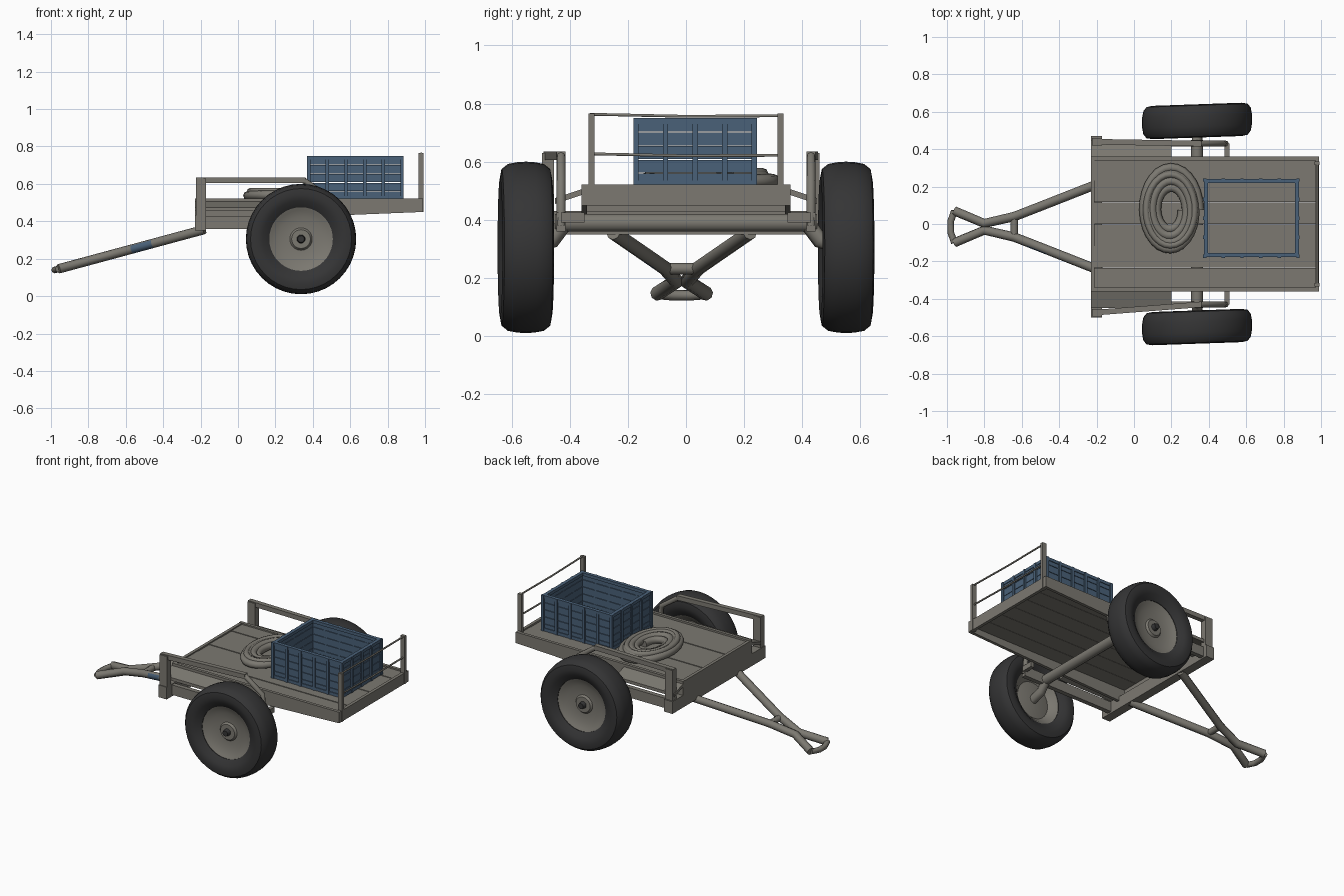
import bpy, bmesh, math
from mathutils import Vector

cube = bpy.data.objects.get("Cube")
if cube:
    bpy.data.objects.remove(cube)


def make_material(name, rgb):
    m = bpy.data.materials.new(name)
    m.use_nodes = True
    m.diffuse_color = (*rgb, 1)
    bsdf = m.node_tree.nodes["Principled BSDF"]
    bsdf.inputs["Base Color"].default_value = (*rgb, 1)
    bsdf.inputs["Roughness"].default_value = 0.8
    return m


GREY = make_material("weathered grey", (0.20, 0.19, 0.165))
RUBBER = make_material("black rubber", (0.035, 0.035, 0.036))
BLUE = make_material("crate blue", (0.068, 0.12, 0.19))


def finish(name, bm, mat, smooth=False):
    bmesh.ops.recalc_face_normals(bm, faces=bm.faces)
    me = bpy.data.meshes.new(name)
    bm.to_mesh(me)
    bm.free()
    me.materials.append(mat)
    ob = bpy.data.objects.new(name, me)
    bpy.context.collection.objects.link(ob)
    if smooth:
        bpy.ops.object.select_all(action="DESELECT")
        bpy.context.view_layer.objects.active = ob
        ob.select_set(True)
        bpy.ops.object.shade_smooth_by_angle(angle=math.radians(35))
    return ob


def add_box(bm, lo, hi):
    lo, hi = Vector(lo), Vector(hi)
    for v in bmesh.ops.create_cube(bm, size=1)["verts"]:
        v.co = (lo + hi) / 2 + v.co * (hi - lo)


def box(name, lo, hi):
    bm = bmesh.new()
    add_box(bm, lo, hi)
    return finish(name, bm, GREY)


def prism(name, points, shift):
    """Solid made by pushing a flat outline along a vector."""
    bm = bmesh.new()
    face = bm.faces.new([bm.verts.new(p) for p in points])
    top = bmesh.ops.extrude_face_region(bm, geom=[face])["geom"]
    moved = [g for g in top if isinstance(g, bmesh.types.BMVert)]
    bmesh.ops.translate(bm, verts=moved, vec=shift)
    return finish(name, bm, GREY)


def tube(name, points, radius, sides=8, closed=False):
    """Round bar swept along a path, turned into a mesh."""
    cu = bpy.data.curves.new(name, "CURVE")
    cu.dimensions = "3D"
    cu.bevel_depth = radius
    cu.bevel_resolution = max(0, (sides - 4) // 2)
    cu.use_fill_caps = True
    sp = cu.splines.new("POLY")
    sp.points.add(len(points) - 1)
    sp.use_cyclic_u = closed
    for p, co in zip(sp.points, points):
        p.co = (*co, 1)
    tmp = bpy.data.objects.new(name, cu)
    bpy.context.collection.objects.link(tmp)
    me = bpy.data.meshes.new_from_object(tmp.evaluated_get(bpy.context.evaluated_depsgraph_get()))
    bpy.data.objects.remove(tmp)
    me.materials.clear()
    me.materials.append(GREY)
    ob = bpy.data.objects.new(name, me)
    bpy.context.collection.objects.link(ob)
    return ob


YAW = 0.035  # both wheels are turned slightly


def lathe(name, profile, centre, mat, side, segments=40, closed=False):
    """Spin (radius, outward offset) pairs around the wheel axis."""
    bm = bmesh.new()
    rings = []
    for i in range(segments):
        c, s = math.cos(math.tau * i / segments), math.sin(math.tau * i / segments)
        rings.append([bm.verts.new((centre[0] + r * c, side * (centre[1] + w) + YAW * r * c,
                                    centre[2] + r * s)) for r, w in profile])
    n = len(profile)
    for i in range(segments):
        p, q = rings[i], rings[(i + 1) % segments]
        for j in range(n if closed else n - 1):
            k = (j + 1) % n
            bm.faces.new((p[j], p[k], q[k], q[j]))
    bmesh.ops.remove_doubles(bm, verts=bm.verts, dist=0.0005)
    return finish(name, bm, mat, True)


# Deck: planks laid lengthwise inside a rim, open underneath
X0, X1, HALF = -0.23, 0.99, 0.35
bm = bmesh.new()
PLANKS = 6
step = 2 * HALF / PLANKS
for i in range(PLANKS):
    y = -HALF + i * step
    add_box(bm, (X0, y, 0.487), (X1, y + step - 0.002, 0.51 + 0.003 * (i % 2)))
finish("deck_planks", bm, GREY)
box("deck_tail_rim", (X1 - 0.02, -HALF, 0.45), (X1, HALF, 0.522))
box("deck_front_rim", (X0, -HALF, 0.42), (X0 + 0.02, HALF, 0.52))
for s in (-1, 1):
    y = s * HALF - 0.01
    prism("deck_side_rim", [(X0, y, 0.40), (X1, y, 0.45), (X1, y, 0.522), (X0, y, 0.522)],
          (0, 0.02, 0))

# Sloping front wings and the front beam
for s in (-1, 1):
    section = [(0.35, 0.508), (0.45, 0.475), (0.45, 0.455), (0.35, 0.488)]
    prism("front_wing", [(X0, s * y, z) for y, z in section], (0.43, 0, 0))
box("front_beam", (X0, -0.5, 0.35), (X0 + 0.06, 0.47, 0.43))

# Guard frames beside the wheels
for s, spread in ((-1, 0.475), (1, 0.44)):
    y = s * 0.43
    box("guard_sill", (X0 + 0.02, y - 0.015, 0.36), (0.5, y + 0.015, 0.425))
    box("guard_front_post", (X0 + 0.005, s * spread - 0.02, 0.36),
        (X0 + 0.06, s * spread + 0.02, 0.63))
    prism("guard_top_bar", [(X0 + 0.005, s * spread - 0.015, 0.605), (0.36, y - 0.015, 0.605),
                            (0.36, y + 0.015, 0.605), (X0 + 0.005, s * spread + 0.015, 0.605)],
          (0, 0, 0.03))
    tube("guard_rear_bar", [(0.35, y, 0.62), (0.48, y, 0.53), (0.49, y, 0.38)], 0.016)
    box("guard_tie", (0.485, min(y, s * HALF), 0.39), (0.51, max(y, s * HALF), 0.425))

# Tail rails: thin straps that sag slightly between two posts
for s in (-1, 1):
    box("tail_post", (0.965, s * 0.325 - 0.01, 0.45), (0.993, s * 0.325 + 0.01, 0.765))
for z in (0.622, 0.758):
    tube("tail_rail", [(0.98, -0.33, z + 0.005), (0.98, 0, z - 0.002), (0.98, 0.33, z)], 0.0055, 6)

# Axle, wheels and hubs
AX, AZ, WY = 0.337, 0.305, 0.551
tube("axle", [(AX, -0.45, 0.39), (AX, 0.45, 0.39)], 0.032, 10)
tyre = [(0.17, -0.055), (0.205, -0.08), (0.238, -0.089), (0.27, -0.083), (0.287, -0.062),
        (0.293, -0.03), (0.295, 0), (0.293, 0.03), (0.287, 0.062), (0.27, 0.083),
        (0.238, 0.089), (0.205, 0.08), (0.17, 0.055)]
disc = [(0, 0.04), (0.05, 0.04), (0.06, 0.028), (0.12, 0.03), (0.155, 0.045), (0.185, 0.058),
        (0.185, -0.058), (0.155, -0.045), (0.12, -0.01), (0.06, -0.02), (0, -0.02)]
cap = [(0, 0.065), (0.018, 0.065), (0.024, 0.035), (0, 0.035)]
for s in (-1, 1):
    c = (AX, WY, AZ)
    lathe("tyre", tyre, c, RUBBER, s, closed=True)
    lathe("wheel_disc", disc, c, GREY, s)
    lathe("hub_cap", cap, c, RUBBER, s, segments=12)
    tube("stub_axle", [(AX, s * 0.42, 0.385), (AX, s * 0.46, 0.33), (AX, s * 0.54, AZ)], 0.028)


# Drawbar: two arms meeting at a waist, then opening to the hitch loop
def bar_height(x):
    return 0.14 + 0.27 * (x + 0.98)


CY = -0.015
for s in (-1, 1):
    path = [(-0.18, 0.235), (-0.455, 0.127), (-0.565, 0.084),
            (-0.64, 0.055), (-0.8, 0.018), (-0.96, 0.085)]
    pts = [(x, CY + s * y, bar_height(x)) for x, y in path]
    arm = tube("drawbar_arm", pts, 0.025)
    # Blue patch on the outer face of the right arm
    if s < 0:
        arm.data.materials.append(BLUE)
        for f in arm.data.polygons:
            if -0.56 < f.center.x < -0.46 and f.normal.y < -0.3:
                f.material_index = 1
tube("drawbar_cross_tie", [(-0.64, CY - 0.055, bar_height(-0.64)),
                           (-0.64, CY + 0.055, bar_height(-0.64))], 0.02)
tube("hitch_end", [(-0.96, CY - 0.085, 0.145), (-0.98, CY - 0.03, 0.14),
                   (-0.98, CY + 0.03, 0.14), (-0.96, CY + 0.085, 0.145)], 0.018)

# Rope coil lying on the deck
turns, per = 4, 28
rope = []
for i in range(turns * per + 1):
    f = i / (turns * per)
    a = math.tau * turns * f
    r = 1 - 0.6 * f
    rope.append((0.195 + 0.155 * r * math.cos(a), 0.075 + 0.235 * r * math.sin(a),
                 0.53 + 0.02 * math.sin(math.pi * f)))
tube("rope_coil", rope, 0.024)
upper = [(0.195 + 0.13 * math.cos(math.tau * i / per), 0.075 + 0.19 * math.sin(math.tau * i / per),
          0.56) for i in range(per)]
tube("rope_upper_loop", upper, 0.018, closed=True)

# Crate: slatted walls, ribs and a thick rim, open at the top
CX0, CX1, CY0, CY1, CZ0, CZ1 = 0.378, 0.877, -0.172, 0.235, 0.515, 0.75


def crate_band(bm, z0, z1, t, out=0.0):
    x0, x1, y0, y1 = CX0 - out, CX1 + out, CY0 - out, CY1 + out
    for y in (y0, y1 - t):
        add_box(bm, (x0, y, z0), (x1, y + t, z1))
    for x in (x0, x1 - t):
        add_box(bm, (x, y0 + t, z0), (x + t, y1 - t, z1))


bm = bmesh.new()
SLATS = 5
pitch = (CZ1 - CZ0) / SLATS
for i in range(SLATS):
    z = CZ0 + i * pitch
    crate_band(bm, z, z + pitch - 0.003, 0.01)
finish("crate_slats", bm, BLUE)
bm = bmesh.new()
crate_band(bm, CZ1 - 0.02, CZ1, 0.022, 0.005)
crate_band(bm, CZ0, CZ0 + 0.02, 0.016, 0.005)
finish("crate_rims", bm, BLUE)
bm = bmesh.new()
w = 0.009
for i in range(6):
    x = CX0 + (CX1 - CX0) * i / 5
    for y in (CY0, CY1):
        add_box(bm, (x - w, y - w, CZ0), (x + w, y + w, CZ1))
for i in range(1, 4):
    y = CY0 + (CY1 - CY0) * i / 4
    for x in (CX0, CX1):
        add_box(bm, (x - w, y - w, CZ0), (x + w, y + w, CZ1))
finish("crate_ribs", bm, BLUE)
